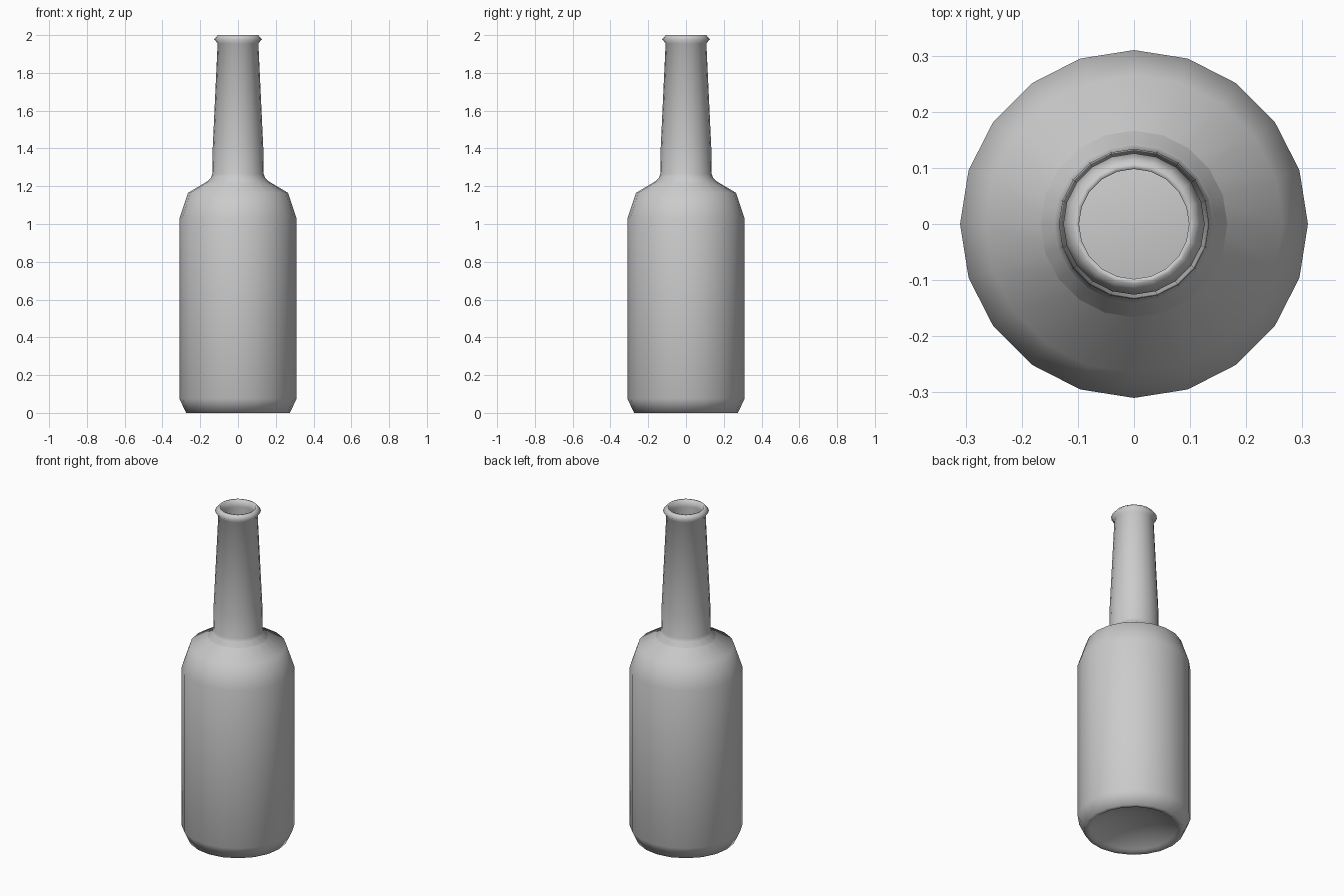
import bpy, bmesh, math

if "Cube" in bpy.data.objects:
    bpy.data.objects.remove(bpy.data.objects["Cube"])

SIDES = 20


def lathe(name, profile, sides):
    """Spin an (r, z) profile around z; zero-radius ends become fan poles."""
    bm = bmesh.new()
    rings = []
    for r, z in profile:
        if r == 0:
            rings.append([bm.verts.new((0, 0, z))] * sides)
        else:
            rings.append([bm.verts.new((r * math.cos(2 * math.pi * i / sides),
                                        r * math.sin(2 * math.pi * i / sides), z))
                          for i in range(sides)])
    for a, b in zip(rings, rings[1:]):
        for i in range(sides):
            j = (i + 1) % sides
            quad = [a[i], a[j], b[j], b[i]]
            bm.faces.new(list(dict.fromkeys(quad)))
    bmesh.ops.recalc_face_normals(bm, faces=bm.faces)
    for f in bm.faces:
        f.smooth = True
    mesh = bpy.data.meshes.new(name)
    bm.to_mesh(mesh)
    bm.free()
    obj = bpy.data.objects.new(name, mesh)
    bpy.context.collection.objects.link(obj)
    return obj


# Outer skin: hollow base, body, shoulder, neck and lip
outer = [(0, 0.06), (0.12, 0.05), (0.235, 0.01), (0.25, 0.0), (0.275, 0.0),
         (0.31, 0.075), (0.31, 1.03), (0.265, 1.165), (0.146, 1.235),
         (0.136, 1.265), (0.134, 1.40), (0.108, 1.955), (0.126, 1.978),
         (0.107, 2.0)]

# Inner skin: mouth down to the raised floor
inner = [(0.098, 2.0), (0.099, 1.955), (0.122, 1.40), (0.124, 1.26),
         (0.25, 1.15), (0.295, 1.03), (0.295, 0.085), (0.262, 0.03),
         (0.12, 0.07), (0, 0.08)]

lathe("bottle", outer + inner, SIDES)
